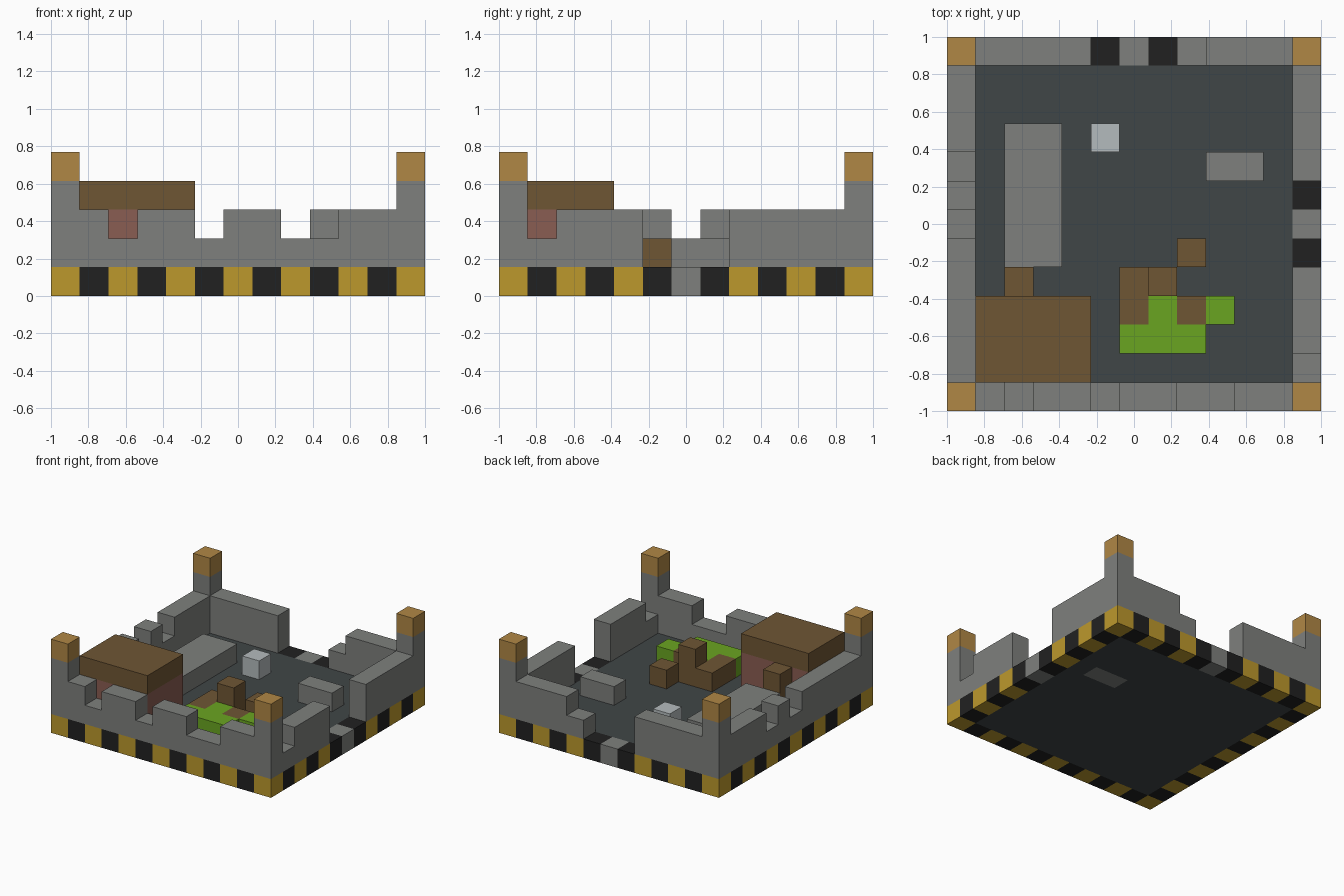
import bpy, bmesh
from mathutils import Vector

cube = bpy.data.objects.get("Cube")
if cube:
    bpy.data.objects.remove(cube, do_unlink=True)

N = 13          # blocks along each side
U = 2 / N       # size of one block
LAST = N - 1


def material(name, rgb):
    """Flat material from 0-255 display values."""
    linear = [((c / 255 + 0.055) / 1.055) ** 2.4 for c in rgb]
    m = bpy.data.materials.new(name)
    m.use_nodes = True
    m.diffuse_color = (*linear, 1)
    bsdf = m.node_tree.nodes["Principled BSDF"]
    bsdf.inputs["Base Color"].default_value = (*linear, 1)
    bsdf.inputs["Roughness"].default_value = 0.9
    return m


stone = material("stone grey", (126, 128, 125))
slate = material("dark slate", (64, 70, 71))
yellow = material("hazard yellow", (188, 152, 44))
black = material("black", (33, 33, 33))
tan = material("tan", (176, 135, 69))
brown = material("wood brown", (111, 86, 52))
brick = material("brick red", (138, 93, 82))
green = material("leaf green", (106, 165, 33))
pale = material("pale grey", (180, 187, 189))


def block(x, y, z, w=1, d=1, h=1):
    """Set of grid cells filled by one box."""
    return {(x + i, y + j, z + k)
            for i in range(w) for j in range(d) for k in range(h)}


def part(name, mat, *boxes):
    """Closed solid from the outer faces of all cells in the boxes."""
    cells = set().union(*boxes)
    bm = bmesh.new()
    for c in cells:
        for axis in range(3):
            for side in (0, 1):
                step = [0, 0, 0]
                step[axis] = 2 * side - 1
                if tuple(a + b for a, b in zip(c, step)) in cells:
                    continue
                u, v = (axis + 1) % 3, (axis + 2) % 3
                corners = []
                for a, b in ((0, 0), (1, 0), (1, 1), (0, 1)):
                    p = Vector(c)
                    p[axis] += side
                    p[u] += a
                    p[v] += b
                    corners.append(bm.verts.new((p - Vector((N / 2, N / 2, 0))) * U))
                bm.faces.new(corners if side else corners[::-1])
    bmesh.ops.remove_doubles(bm, verts=bm.verts, dist=0.001)
    # merge coplanar squares into large flat faces
    bmesh.ops.dissolve_limit(bm, angle_limit=0.01, verts=bm.verts, edges=bm.edges)
    mesh = bpy.data.meshes.new(name)
    bm.to_mesh(mesh)
    bm.free()
    mesh.materials.append(mat)
    obj = bpy.data.objects.new(name, mesh)
    bpy.context.collection.objects.link(obj)
    return obj


# Striped base rim, with a stone threshold in the back and right gateways
rim = block(0, 0, 0, N, N) - block(1, 1, 0, N - 2, N - 2)
thresholds = block(6, LAST, 0) | block(LAST, 6, 0)
part("yellow_rim_blocks", yellow, {c for c in rim - thresholds if (c[0] + c[1]) % 2 == 0})
part("black_rim_blocks", black, {c for c in rim if (c[0] + c[1]) % 2})
part("back_threshold", stone, block(6, LAST, 0))
part("right_threshold", stone, block(LAST, 6, 0))

# Courtyard floor, open where the stone bench is set into it
bench = block(9, 8, 0, 2, 1, 2)
part("courtyard_floor", slate, block(1, 1, 0, N - 2, N - 2) - bench)
part("stone_bench", stone, bench)

# Battlement walls: one height per block between the corner towers
walls = set()
for i, (f, b, l, r) in enumerate(zip("21221221122", "22220001222",
                                     "22222121222", "12220002222"), 1):
    walls |= block(i, 0, 1, h=int(f)) | block(i, LAST, 1, h=int(b))
    walls |= block(0, i, 1, h=int(l)) | block(LAST, i, 1, h=int(r))

# Corner towers with tan caps
for side_y, y in (("front", 0), ("back", LAST)):
    for side_x, x in (("right", 0), ("left", LAST)):
        side_x = "left" if x else "right"
        walls |= block(x, y, 1, h=3)
        part(f"{side_y}_{side_x}_tower_cap", tan, block(x, y, 4))
part("battlement_walls", stone, walls)

# House in the front corner with a wooden porch block
part("house_walls", brick, block(1, 1, 1, 4, 3, 2))
part("house_roof", brown, block(1, 1, 3, 4, 3))
part("house_porch", brown, block(2, 4, 1, h=2))

# Courtyard furnishings
part("long_stone_platform", stone, block(2, 5, 1, 2, 5))
part("pale_block", pale, block(5, 9, 1))
part("garden_hedge", green, block(6, 2, 1, 3), block(7, 3, 1), block(9, 3, 1))
part("wood_stack", brown, block(6, 3, 1, 1, 2), block(7, 4, 1, h=2))
part("hedge_crate", brown, block(8, 3, 1))
part("loose_crate", brown, block(8, 5, 1))
